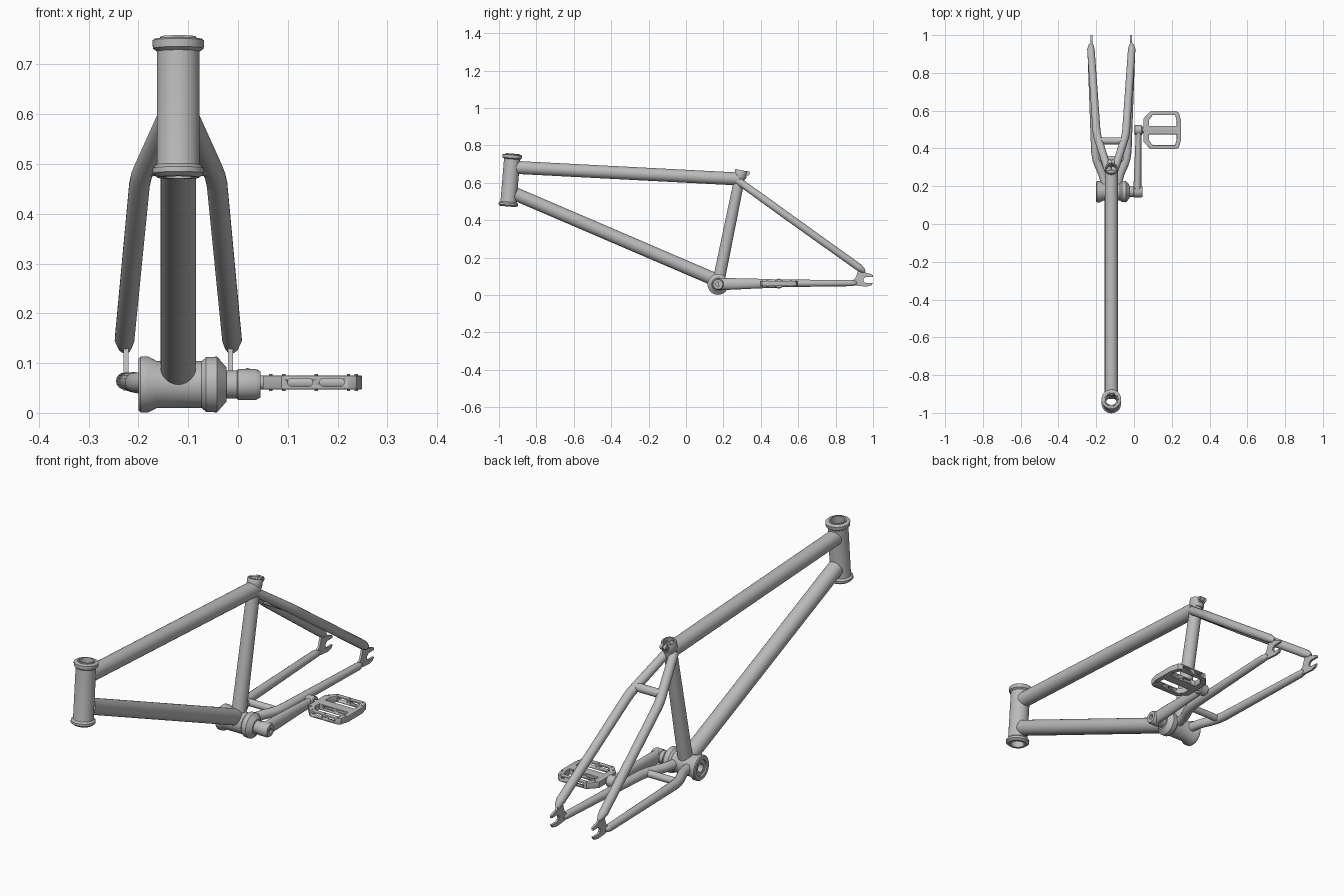
import bpy, bmesh, math
from mathutils import Vector, Matrix

if "Cube" in bpy.data.objects:
    bpy.data.objects.remove(bpy.data.objects["Cube"])

CX = -0.12                      # centre plane of the frame
BB = Vector((0, 0.171, 0.057))  # bottom bracket axis

grey = bpy.data.materials.new("bare_metal_grey")
grey.diffuse_color = (0.5, 0.5, 0.5, 1)
grey.use_nodes = True
grey.node_tree.nodes["Principled BSDF"].inputs["Base Color"].default_value = grey.diffuse_color


def add(name, mesh, angle=35):
    mesh.materials.clear()
    mesh.materials.append(grey)
    mesh.shade_smooth()
    mesh.set_sharp_from_angle(angle=math.radians(angle))
    ob = bpy.data.objects.new(name, mesh)
    bpy.context.collection.objects.link(ob)
    return ob


def lathe(name, profile, origin, axis, segs=40, closed=False):
    """Turn (radius, distance along axis) points around an axis."""
    bm = bmesh.new()
    rings = []
    for r, t in profile:
        rings.append([bm.verts.new((r * math.cos(2 * math.pi * i / segs),
                                    r * math.sin(2 * math.pi * i / segs), t))
                      for i in range(segs)])
    pairs = list(zip(rings, rings[1:])) + ([(rings[-1], rings[0])] if closed else [])
    for a, b in pairs:
        for i in range(segs):
            j = (i + 1) % segs
            bm.faces.new((a[i], a[j], b[j], b[i]))
    bmesh.ops.remove_doubles(bm, verts=bm.verts, dist=1e-6)
    bmesh.ops.recalc_face_normals(bm, faces=bm.faces)
    rot = Vector(axis).to_track_quat('Z', 'Y').to_matrix().to_4x4()
    bm.transform(Matrix.Translation(origin) @ rot)
    me = bpy.data.meshes.new(name)
    bm.to_mesh(me)
    bm.free()
    return add(name, me)


def rod(name, a, b, r, segs=24):
    a, b = Vector(a), Vector(b)
    n = (b - a).length
    return lathe(name, [(0, 0), (r, 0), (r, n), (0, n)], a, b - a, segs)


def curve_mesh(name, cu):
    tmp = bpy.data.objects.new(name, cu)
    bpy.context.collection.objects.link(tmp)
    bpy.context.view_layer.update()
    dg = bpy.context.evaluated_depsgraph_get()
    me = bpy.data.meshes.new_from_object(tmp.evaluated_get(dg))
    bpy.data.objects.remove(tmp)
    bm = bmesh.new()
    bm.from_mesh(me)
    bmesh.ops.remove_doubles(bm, verts=bm.verts, dist=1e-5)
    bmesh.ops.recalc_face_normals(bm, faces=bm.faces)
    bm.to_mesh(me)
    bm.free()
    return me


def tube(name, pts):
    """Tube through (x, y, z, radius) points."""
    cu = bpy.data.curves.new(name, 'CURVE')
    cu.dimensions = '3D'
    cu.bevel_depth, cu.bevel_resolution, cu.use_fill_caps = 1, 6, True
    sp = cu.splines.new('POLY')
    sp.points.add(len(pts) - 1)
    for p, (x, y, z, r) in zip(sp.points, pts):
        p.co, p.radius = (x, y, z, 1), r
    return add(name, curve_mesh(name, cu), 50)


def plate(name, loops, half, matrix, bevel=0.0):
    """Flat plate; the first loop is the outline, the others are holes."""
    cu = bpy.data.curves.new(name, 'CURVE')
    cu.dimensions, cu.fill_mode = '2D', 'BOTH'
    cu.extrude, cu.bevel_depth, cu.bevel_resolution = half - bevel, bevel, 1
    for loop in loops:
        sp = cu.splines.new('POLY')
        sp.points.add(len(loop) - 1)
        sp.use_cyclic_u = True
        for p, (x, y) in zip(sp.points, loop):
            p.co = (x, y, 0, 1)
    me = curve_mesh(name, cu)
    me.transform(matrix)
    return add(name, me)


# head tube with flared cups, hollow
head_axis = Vector((0, 0.083, 1)).normalized()
L = 0.284
lathe("head_tube", [(0.03, 0), (0.042, 0), (0.052, 0.008), (0.052, 0.018), (0.044, 0.025),
                    (0.043, 0.03), (0.043, L - 0.03), (0.051, L - 0.024), (0.052, L - 0.008),
                    (0.048, L - 0.005), (0.037, L - 0.004), (0.036, L), (0.03, L)],
      (CX, -0.951, 0.473), head_axis, 48, True)

# main triangle
rod("top_tube", (CX, -0.909, 0.682), (CX, 0.285, 0.62), 0.0345, 40)
rod("down_tube", (CX, -0.912, 0.54), (CX, 0.16, 0.08), 0.0355, 40)
seat_axis = Vector((0, 0.204, 1)).normalized()
S = 0.60
lathe("seat_tube", [(0, 0), (0.032, 0), (0.028, S), (0.023, S), (0.023, S - 0.12), (0, S - 0.12)],
      (CX, 0.173, 0.068), seat_axis)

# seat clamp with split ears and bolt
lathe("seat_clamp", [(0.025, 0), (0.031, 0), (0.033, 0.004), (0.033, 0.038), (0.031, 0.042),
                     (0.025, 0.042)], (CX, 0.288, 0.626), seat_axis, 40, True)
for s in (-1, 1):
    rod("clamp_ear", (CX + s * 0.003, 0.328, 0.651), (CX + s * 0.015, 0.328, 0.651), 0.013)
rod("clamp_bolt", (CX - 0.019, 0.329, 0.651), (CX + 0.019, 0.329, 0.651), 0.007)

# bottom bracket shell, open on the left
lathe("bottom_bracket", [(0, -0.12), (0.019, -0.12), (0.019, -0.194), (0.035, -0.194),
                         (0.037, -0.20), (0.052, -0.20), (0.056, -0.196), (0.056, -0.180),
                         (0.047, -0.163), (0.047, -0.073), (0.055, -0.064), (0.056, -0.042),
                         (0.034, -0.023), (0, -0.023)], BB, (1, 0, 0), 48)

# rear stays, bridges and dropouts
dropout = [(0.885, 0.074), (0.905, 0.088), (0.915, 0.115), (0.925, 0.15), (0.95, 0.137),
           (0.965, 0.117), (0.985, 0.113), (1.0, 0.106), (1.0, 0.096), (0.962, 0.096),
           (0.951, 0.089), (0.948, 0.08), (0.951, 0.071), (0.962, 0.064), (1.0, 0.064),
           (0.99, 0.05), (0.965, 0.045), (0.925, 0.048), (0.885, 0.054)]
YZ = Matrix(((0, 0, 1, 0), (1, 0, 0, 0), (0, 1, 0, 0), (0, 0, 0, 1)))
for s, side in ((-1, "left"), (1, "right")):
    def X(d):
        return CX + s * d
    tube(side + "_seat_stay", [(X(0.014), 0.275, 0.613, 0.02), (X(0.068), 0.445, 0.491, 0.021),
                               (X(0.074), 0.466, 0.476, 0.021), (X(0.078), 0.49, 0.458, 0.021),
                               (X(0.108), 0.925, 0.147, 0.020), (X(0.107), 0.945, 0.132, 0.014),
                               (X(0.105), 0.955, 0.124, 0.007)])
    tube(side + "_chain_stay", [(X(0.033), 0.19, 0.059, 0.021), (X(0.04), 0.235, 0.06, 0.021),
                                (X(0.05), 0.27, 0.06, 0.021), (X(0.068), 0.31, 0.06, 0.021),
                                (X(0.079), 0.34, 0.06, 0.021), (X(0.086), 0.38, 0.061, 0.021),
                                (X(0.108), 0.88, 0.064, 0.017), (X(0.107), 0.90, 0.064, 0.014),
                                (X(0.105), 0.912, 0.064, 0.007)])
    plate(side + "_dropout", [dropout], 0.005, Matrix.Translation((X(0.105), 0, 0)) @ YZ)
rod("seat_stay_bridge", (CX - 0.066, 0.44, 0.495), (CX + 0.066, 0.44, 0.495), 0.019)
rod("chain_stay_bridge", (CX - 0.078, 0.345, 0.06), (CX + 0.078, 0.345, 0.06), 0.016)

# crank: spindle boss, flattened tapered arm, pedal boss
lathe("crank_boss", [(0, -0.03), (0.028, -0.03), (0.028, -0.002), (0.031, 0), (0.031, 0.036),
                     (0.026, 0.045), (0.012, 0.045), (0.012, 0.02), (0, 0.02)], BB, (1, 0, 0))
arm = tube("crank_arm", [(0, 0.175, 0.058, 0.031), (0, 0.24, 0.059, 0.031),
                         (0, 0.38, 0.061, 0.026), (0, 0.495, 0.061, 0.022)])
for v in arm.data.vertices:
    v.co.x = v.co.x * 0.66 + 0.018 + (v.co.y - 0.17) * 0.02
lathe("pedal_boss", [(0, 0.002), (0.022, 0.002), (0.026, 0.006), (0.026, 0.04), (0.022, 0.044),
                     (0, 0.044)], (0, 0.497, 0.061), (1, 0, 0))

# pedal platform: framed plate with two windows and slots through the rails
P = Matrix.Translation((0, 0.497, 0.061))
outline = [(0.052, -0.06), (0.088, -0.099), (0.222, -0.099), (0.236, -0.09), (0.247, -0.05),
           (0.247, 0.05), (0.236, 0.09), (0.222, 0.099), (0.088, 0.099), (0.052, 0.06)]


def window(s):
    return [(0.078, s * 0.02), (0.078, s * 0.055), (0.098, s * 0.082),
            (0.218, s * 0.082), (0.228, s * 0.05), (0.228, s * 0.02)]


pedal = plate("pedal_platform", [outline, window(1), window(-1)], 0.014, P, 0.002)
XZ = Matrix.Translation((0, 0.497, 0.061)) @ Matrix.Rotation(math.pi / 2, 4, 'X')
for x in (0.125, 0.189):
    slot = [(x + sx * 0.017 + 0.008 * math.cos(a), 0.008 * math.sin(a))
            for sx, start in ((1, -90), (-1, 90))
            for a in [math.radians(start + k * 30) for k in range(7)]]
    cutter = plate("slot_cutter", [slot], 0.15, XZ)
    cutter.hide_render = True
    mod = pedal.modifiers.new("slot", 'BOOLEAN')
    mod.operation, mod.object, mod.solver = 'DIFFERENCE', cutter, 'EXACT'
bpy.context.view_layer.update()
cut = bpy.data.meshes.new_from_object(
    pedal.evaluated_get(bpy.context.evaluated_depsgraph_get()))
if len(cut.polygons) > 20:
    pedal.modifiers.clear()
    pedal.data = cut
    for ob in [o for o in bpy.data.objects if o.name.startswith("slot_cutter")]:
        bpy.data.objects.remove(ob)
rod("pedal_axle", (0.03, 0.497, 0.061), (0.24, 0.497, 0.061), 0.0145)

# grip pins, above and below
for s in (-1, 1):
    for x, d in ((0.066, 0.066), (0.092, 0.09), (0.157, 0.09), (0.222, 0.09), (0.238, 0.06)):
        rod("pedal_pin", (x, 0.497 + s * d, 0.0435), (x, 0.497 + s * d, 0.0785), 0.0035, 8)
